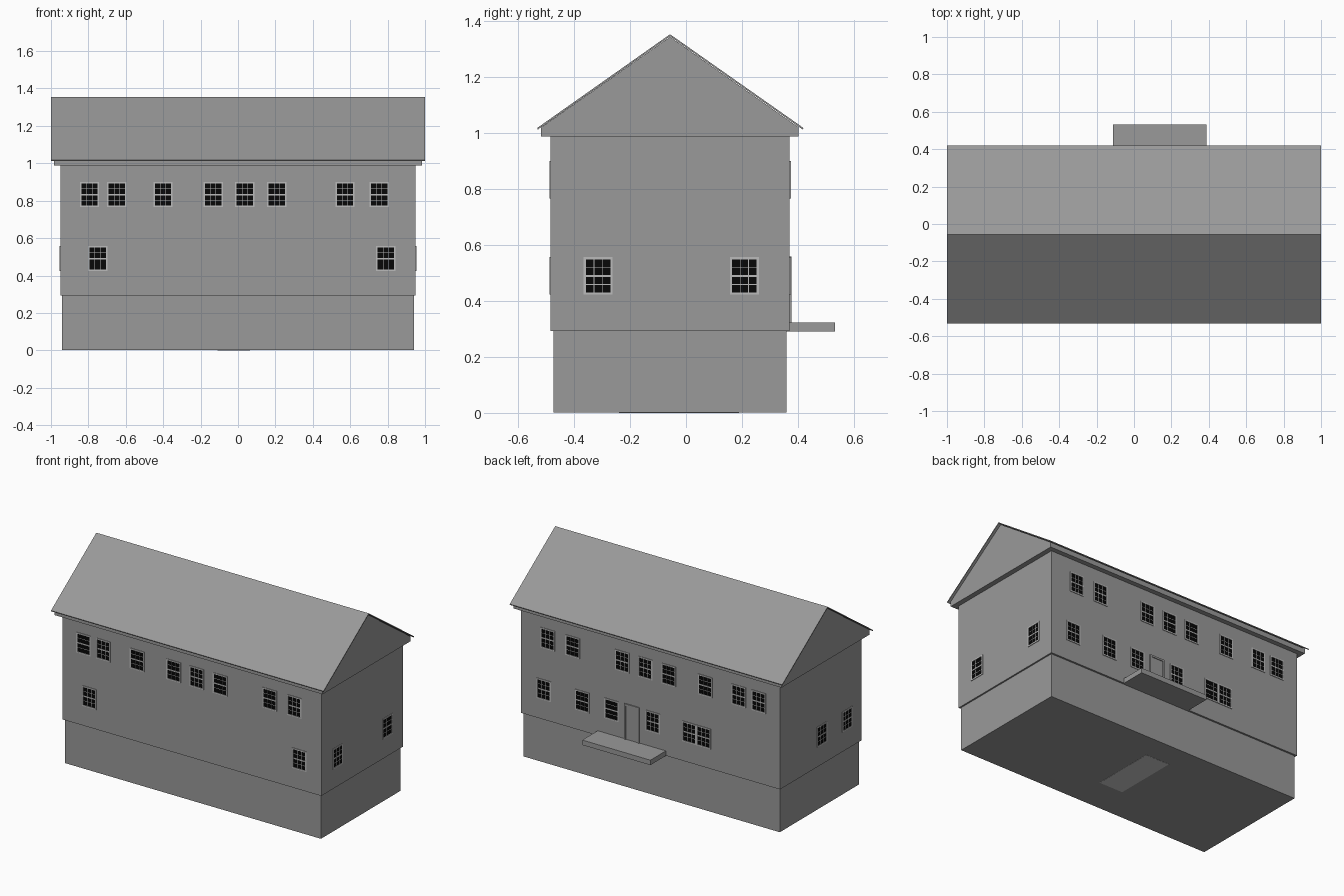
import bpy, bmesh
from math import pi
from mathutils import Matrix, Vector

if "Cube" in bpy.data.objects:
    bpy.data.objects.remove(bpy.data.objects["Cube"])


def material(name, v):
    m = bpy.data.materials.new(name)
    m.diffuse_color = (v, v, v, 1)
    m.use_nodes = True
    m.node_tree.nodes["Principled BSDF"].inputs["Base Color"].default_value = m.diffuse_color
    return m


siding = material("grey_siding", 0.32)
glass = material("dark_glass", 0.002)
trim = material("window_trim", 0.5)


def add_box(bm, lo, hi, mat=0):
    lo, hi = Vector(lo), Vector(hi)
    m = Matrix.Translation((lo + hi) / 2) @ Matrix.Diagonal((*(hi - lo), 1))
    verts = bmesh.ops.create_cube(bm, size=1, matrix=m)["verts"]
    for f in {f for v in verts for f in v.link_faces}:
        f.material_index = mat


def to_mesh(bm, name, *mats):
    me = bpy.data.meshes.new(name)
    bmesh.ops.recalc_face_normals(bm, faces=bm.faces)
    bm.to_mesh(me)
    bm.free()
    for m in mats:
        me.materials.append(m)
    return me


def place(name, me, loc=(0, 0, 0), turn=0):
    ob = bpy.data.objects.new(name, me)
    ob.location = loc
    ob.rotation_euler.z = turn
    bpy.context.collection.objects.link(ob)
    return ob


def box(name, lo, hi, mat=siding):
    bm = bmesh.new()
    add_box(bm, lo, hi)
    return place(name, to_mesh(bm, name, *([mat] if mat else [])))


def prism(name, profile, half):
    # closed (y, z) profile extruded along x
    bm = bmesh.new()
    face = bm.faces.new([bm.verts.new((-half, y, z)) for y, z in profile])
    new = bmesh.ops.extrude_face_region(bm, geom=[face])["geom"]
    bmesh.ops.translate(bm, vec=(2 * half, 0, 0),
                        verts=[g for g in new if isinstance(g, bmesh.types.BMVert)])
    return place(name, to_mesh(bm, name, siding))


# Main volumes
box("foundation", (-0.94, -0.473, 0.001), (0.94, 0.359, 0.292))
box("walls", (-0.95, -0.484, 0.292), (0.95, 0.371, 0.988))
box("porch_step", (-0.112, 0.36, 0.291), (0.388, 0.533, 0.324))

# Pale hatch under the foundation
box("floor_hatch", (-0.11, -0.24, 0.0), (0.064, 0.19, 0.002), None)

# Cornice with gable ends in one profile, and the thin roof
RIDGE = -0.057
prism("cornice_and_gable", [(-0.518, 0.988), (0.403, 0.988), (0.403, 1.021),
                            (RIDGE, 1.345), (-0.518, 1.021)], 0.983)
prism("roof", [(-0.532, 1.019), (RIDGE, 1.354), (0.42, 1.019),
               (0.418, 1.013), (RIDGE, 1.347), (-0.53, 1.013)], 1.0)

# Six-over-six sash window, facing -y, wall plane at y = 0
W, H, F = 0.052, 0.067, 0.008
bm = bmesh.new()
add_box(bm, (-W + F / 2, -0.001, -H + F / 2), (W - F / 2, 0.004, H - F / 2), 1)
for s in (-1, 1):
    add_box(bm, (s * (W - F / 2) - F / 2, -0.004, -H), (s * (W - F / 2) + F / 2, 0.004, H))
    add_box(bm, (-W + F, -0.004, s * (H - F / 2) - F / 2), (W - F, 0.004, s * (H - F / 2) + F / 2))
    add_box(bm, (s * 0.0147 - 0.0013, -0.002, -H + F), (s * 0.0147 + 0.0013, 0.004, H - F))
    add_box(bm, (-W + F, -0.002, s * 0.031 - 0.0013), (W - F, 0.004, s * 0.031 + 0.0013))
add_box(bm, (-W + F, -0.003, -0.004), (W - F, 0.004, 0.004))
window = to_mesh(bm, "sash_window", trim, glass)

UP, LOW = 0.833, 0.49
upper = (-0.794, -0.648, -0.401, -0.133, 0.037, 0.208, 0.572, 0.754)
for x in upper:
    place("front_upper_window", window, (x, -0.484, UP))
    place("back_upper_window", window, (x, 0.371, UP), pi)
for x in (-0.751, 0.791):
    place("front_lower_window", window, (x, -0.484, LOW))
for x in (0.782, 0.502, 0.286, -0.018, -0.286, -0.391):
    place("back_lower_window", window, (x, 0.371, LOW), pi)
for y in (-0.314, 0.209):
    place("right_window", window, (0.95, y, LOW), pi / 2)
for y in (-0.331, -0.067):
    place("left_window", window, (-0.95, y, LOW), -pi / 2)

# Back door with casing
DX, DW, DT = 0.135, 0.055, 0.56
box("door_leaf", (DX - DW + 0.01, 0.368, 0.324), (DX + DW - 0.01, 0.373, DT - 0.01))
bm = bmesh.new()
for s in (-1, 1):
    c = DX + s * (DW - 0.006)
    add_box(bm, (c - 0.006, 0.368, 0.324), (c + 0.006, 0.378, DT - 0.012))
add_box(bm, (DX - DW, 0.368, DT - 0.012), (DX + DW, 0.378, DT))
place("door_casing", to_mesh(bm, "door_casing", siding))
